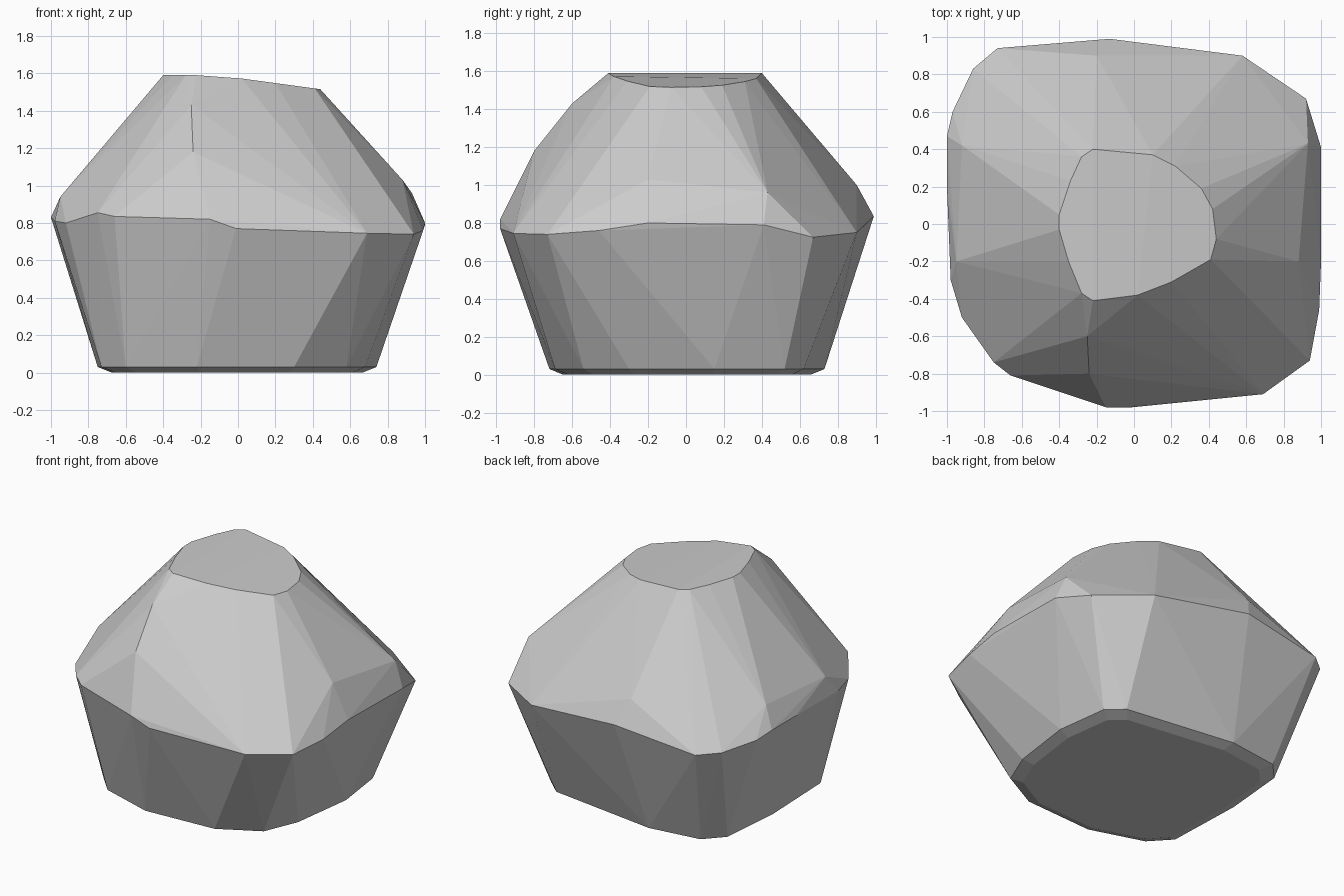
import bpy, bmesh

# Cross-section outlines of the faceted boulder
top = [(-.40, .05), (-.34, .23), (-.28, .36), (-.22, .40), (.10, .37), (.22, .31),
       (.36, .19), (.42, .08), (.44, -.08), (.41, -.19), (.20, -.31), (.02, -.38),
       (-.22, -.41), (-.28, -.37), (-.35, -.20), (-.40, -.03)]
waist = [(-1, .47, .83), (-.97, .60, .80), (-.86, .83, .77), (-.73, .94, .76),
         (-.13, .99, .835), (.58, .90, .75), (.92, .67, .725), (1, .41, .79),
         (1, -.20, .80), (.99, -.46, .76), (.94, -.73, .74), (.69, -.91, .745),
         (-.01, -.98, .77), (-.15, -.98, .82), (-.66, -.81, .835), (-.75, -.74, .855),
         (-.92, -.50, .80), (-.98, -.30, .81), (-1, .20, .83)]
shoulder = [(-.95, -.20, .94), (-.92, .42, .97), (.93, .43, .96), (.88, -.20, 1.03),
            (-.20, .90, 1.0), (-.25, -.60, 1.43), (-.24, -.80, 1.18), (-.42, -.74, 1.10)]
base = [(.58, -.54), (.68, -.30), (.74, .15), (.69, .52), (.58, .62), (-.22, .73),
        (-.59, .68), (-.71, .55), (-.75, .10), (-.73, -.46), (-.60, -.60),
        (-.22, -.72), (.30, -.69)]

points = [(x, y, min(1.59, 1.575 - .136 * x)) for x, y in top]
points += waist + shoulder
points += [(x, y, .03) for x, y in base]
points += [(x * .9, y * .9, 0) for x, y in base]

# Wrap the outlines in a convex shell
bm = bmesh.new()
verts = [bm.verts.new(p) for p in points]
hull = bmesh.ops.convex_hull(bm, input=verts)
loose = [v for v in bm.verts if not v.link_faces]
bmesh.ops.delete(bm, geom=loose, context='VERTS')
bmesh.ops.dissolve_limit(bm, angle_limit=.02, verts=bm.verts[:], edges=bm.edges[:])
bmesh.ops.recalc_face_normals(bm, faces=bm.faces[:])

mesh = bpy.data.meshes.new("boulder")
bm.to_mesh(mesh)
bm.free()
bpy.context.collection.objects.link(bpy.data.objects.new("boulder", mesh))
